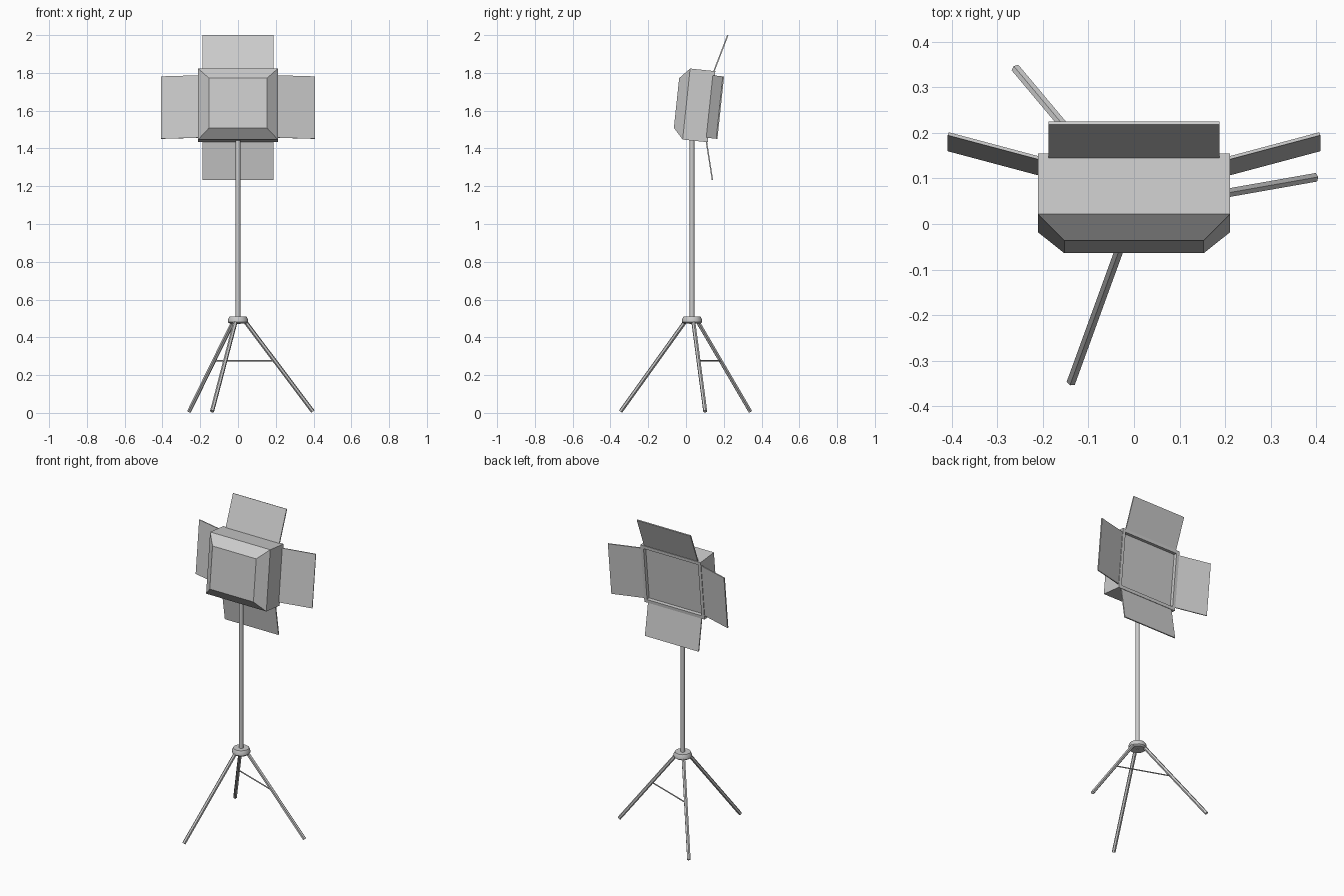
import bpy, bmesh
from math import radians, sin, cos
from mathutils import Vector, Matrix

if "Cube" in bpy.data.objects:
    bpy.data.objects.remove(bpy.data.objects["Cube"])

# Tilted lamp frame: local +y is the lit side
HEAD = Matrix.Translation((0, 0.002, 1.635)) @ Matrix.Rotation(radians(-6.05), 4, 'X')
AXIS = Vector((0, 0.032, 0))


def make(name, bm, matrix=Matrix()):
    bmesh.ops.recalc_face_normals(bm, faces=bm.faces)
    mesh = bpy.data.meshes.new(name)
    bm.to_mesh(mesh)
    bm.free()
    ob = bpy.data.objects.new(name, mesh)
    ob.matrix_world = matrix
    bpy.context.collection.objects.link(ob)
    return ob


def smooth(ob):
    bpy.ops.object.select_all(action='DESELECT')
    ob.select_set(True)
    bpy.context.view_layer.objects.active = ob
    bpy.ops.object.shade_smooth_by_angle(angle=radians(35))


def loft(name, rings, matrix=Matrix()):
    """Skin a closed solid through rings of equal point count."""
    bm = bmesh.new()
    loops = [[bm.verts.new(p) for p in ring] for ring in rings]
    n = len(loops[0])
    for a, b in zip(loops, loops[1:]):
        for i in range(n):
            j = (i + 1) % n
            bm.faces.new((a[i], a[j], b[j], b[i]))
    bm.faces.new(loops[0])
    bm.faces.new(loops[-1])
    return make(name, bm, matrix)


def rod(name, a, b, r, sides):
    a, b = Vector(a), Vector(b)
    bm = bmesh.new()
    bmesh.ops.create_cone(bm, cap_ends=True, segments=sides, radius1=r, radius2=r,
                          depth=(b - a).length)
    rot = (b - a).to_track_quat('Z', 'Y').to_matrix().to_4x4()
    return make(name, bm, Matrix.Translation((a + b) / 2) @ rot)


def rect(hx, y, hz):
    return [(-hx, y, -hz), (hx, y, -hz), (hx, y, hz), (-hx, y, hz)]


# Lamp housing: tapered back, box body, rim and recessed light panel
loft("lamp_housing", [rect(0.153, -0.0525, 0.132), rect(0.211, 0, 0.189),
                      rect(0.211, 0.134, 0.189), rect(0.191, 0.134, 0.169),
                      rect(0.191, 0.112, 0.169)], HEAD)

# Four barn doors, each opened 15 degrees past the face plane
for name, turn, hinge, half in (("top_door", 0, 0.185, 0.188), ("bottom_door", 180, 0.185, 0.188),
                                ("right_door", 90, 0.208, 0.166), ("left_door", -90, 0.208, 0.166)):
    bm = bmesh.new()
    bmesh.ops.create_cube(bm, size=1)
    bmesh.ops.scale(bm, vec=(half * 2, 0.007, 0.207), verts=bm.verts)
    bmesh.ops.translate(bm, vec=(0, 0, 0.1035), verts=bm.verts)
    make(name, bm, HEAD @ Matrix.Rotation(radians(turn), 4, 'Y')
         @ Matrix.Translation((0, 0.126, hinge)) @ Matrix.Rotation(radians(-15), 4, 'X'))

# Pole
smooth(rod("pole", AXIS + Vector((0, 0, 0.47)), AXIS + Vector((0, 0, 1.5)), 0.0125, 12))

# Hub
hub = loft("tripod_hub", [[(r * cos(radians(30 * i)), r * sin(radians(30 * i)), z)
                           for i in range(12)]
                          for r, z in ((0.043, 0.472), (0.053, 0.48), (0.053, 0.494), (0.046, 0.509))],
           Matrix.Translation(AXIS))
smooth(hub)


# Tripod legs
def leg_point(angle, t):
    r, z = 0.03 + 0.372 * t, 0.495 - 0.487 * t
    return AXIS + Vector((r * cos(radians(angle)), r * sin(radians(angle)), z))


for i, angle in enumerate((10, 130, 250)):
    rod(f"leg_{i + 1}", leg_point(angle, 0), leg_point(angle, 1), 0.011, 6)

# Brace between two legs
rod("leg_brace", leg_point(10, 0.45), leg_point(130, 0.45), 0.004, 6)
